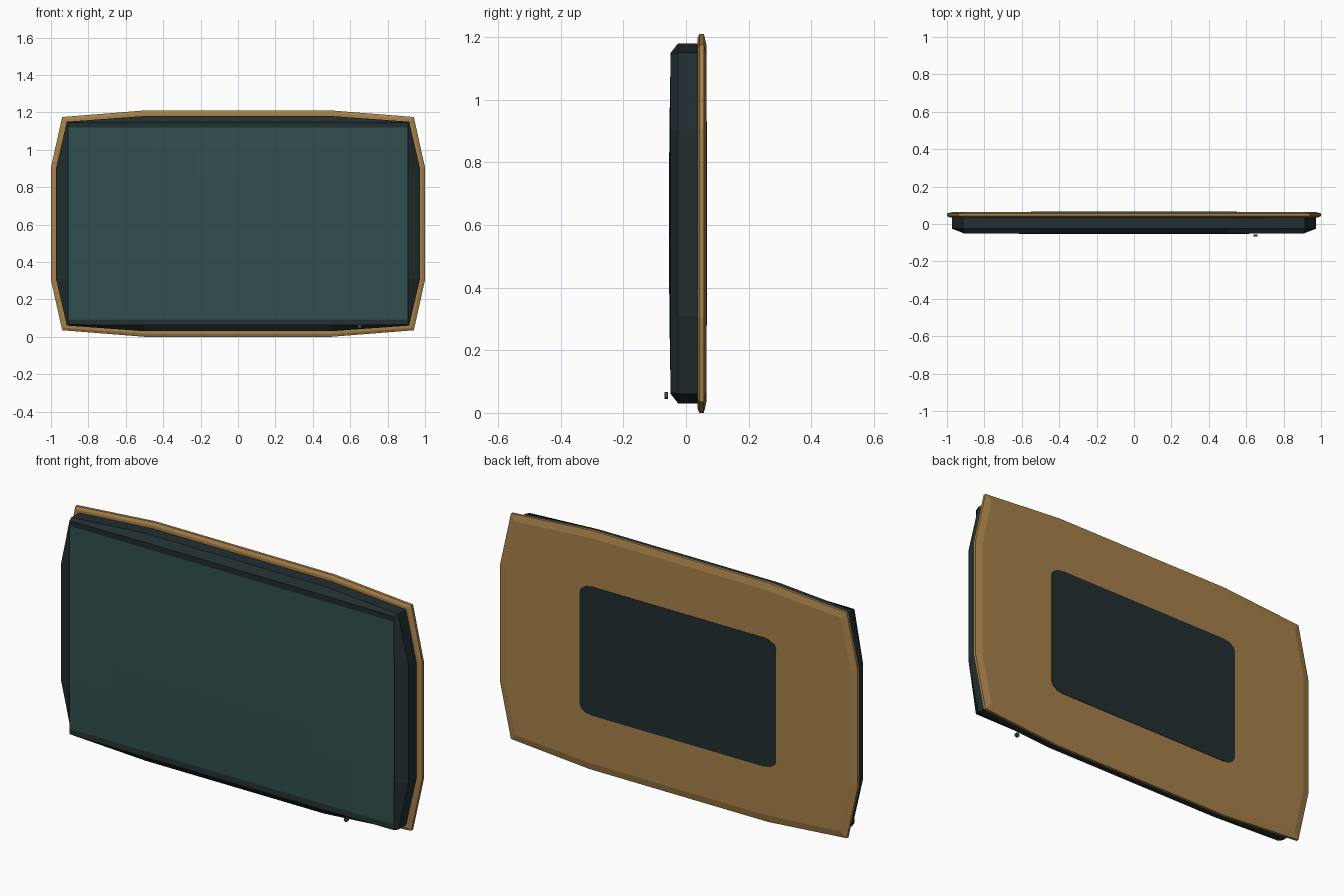
import bpy, bmesh, math

if "Cube" in bpy.data.objects:
    bpy.data.objects.remove(bpy.data.objects["Cube"])

CZ = 0.605  # middle height of the panel


def material(name, rgb):
    m = bpy.data.materials.new(name)
    lin = [((c / 255 + 0.055) / 1.055) ** 2.4 for c in rgb]
    m.diffuse_color = (*lin, 1)
    m.use_nodes = True
    m.node_tree.nodes["Principled BSDF"].inputs["Base Color"].default_value = m.diffuse_color
    return m


TAN = material("tan", (168, 130, 74))
DARK = material("dark_slate", (34, 46, 48))
TEAL = material("screen_teal", (47, 80, 78))


def outline(side, corner, top):
    """Twelve-sided outline from one quadrant, mirrored in x and z."""
    q = [side, corner, top]
    m = [(-x, z) for x, z in reversed(q)]
    return q + m + [(-x, -z) for x, z in q] + [(-x, -z) for x, z in reversed(m)][::-1]


def loft(name, rings, mat):
    """Join (y, outline) rings, front to back, and cap both ends."""
    bm = bmesh.new()
    loops = [[bm.verts.new((x, y, CZ + z)) for x, z in pts] for y, pts in rings]
    for a, b in zip(loops, loops[1:]):
        n = len(a)
        for i in range(n):
            j = (i + 1) % n
            bm.faces.new((a[i], a[j], b[j], b[i]))
    bm.faces.new(loops[0])
    bm.faces.new(loops[-1])
    bmesh.ops.recalc_face_normals(bm, faces=bm.faces)
    me = bpy.data.meshes.new(name)
    bm.to_mesh(me)
    bm.free()
    me.materials.append(mat)
    ob = bpy.data.objects.new(name, me)
    bpy.context.collection.objects.link(ob)
    return ob


# Backing plate with bevelled rim
full = outline((1.0, 0.3), (0.94, 0.57), (0.5, 0.605))
front_in = outline((0.985, 0.295), (0.925, 0.557), (0.495, 0.59))
back_in = outline((0.965, 0.29), (0.91, 0.54), (0.48, 0.57))
loft("backing_plate", [(0.036, front_in), (0.043, full), (0.057, full), (0.065, back_in)], TAN)

# Front housing, chamfered down to a rectangular face
wall = outline((0.973, 0.295), (0.915, 0.545), (0.5, 0.575))
face = outline((0.91, 0.295), (0.908, 0.54), (0.5, 0.543))
lip = outline((0.905, 0.295), (0.905, 0.513), (0.5, 0.513))
loft("front_housing", [(-0.048, lip), (-0.05, face), (-0.025, wall), (0.04, wall)], DARK)

# Slightly domed screen
bm = bmesh.new()
bmesh.ops.create_grid(bm, x_segments=8, y_segments=8, size=1)
for v in bm.verts:
    u, w = v.co.x, v.co.y
    v.co = (0.905 * u, -0.0495 - 0.005 * (1 - u * u) * (1 - w * w), CZ + 0.513 * w)
bmesh.ops.recalc_face_normals(bm, faces=bm.faces)
bm.normal_update()
if sum(f.normal.y for f in bm.faces) > 0:
    bmesh.ops.reverse_faces(bm, faces=bm.faces)
me = bpy.data.meshes.new("screen")
bm.to_mesh(me)
bm.free()
me.materials.append(TEAL)
bpy.context.collection.objects.link(bpy.data.objects.new("screen", me))

# Rear panel with rounded corners
pts = []
for k, (sx, sz) in enumerate([(1, 1), (-1, 1), (-1, -1), (1, -1)]):
    for i in range(4):
        a = math.radians(90 * k + 30 * i)
        pts.append((sx * 0.48 + 0.07 * math.cos(a), sz * 0.283 + 0.043 * math.sin(a)))
loft("rear_panel", [(0.06, pts), (0.067, pts)], DARK)

# Small power button below the screen
bpy.ops.mesh.primitive_cylinder_add(vertices=12, radius=0.011, depth=0.011,
                                    location=(0.65, -0.0625, 0.055),
                                    rotation=(math.pi / 2, 0, 0))
button = bpy.context.object
button.name = "power_button"
button.data.materials.append(TEAL)
